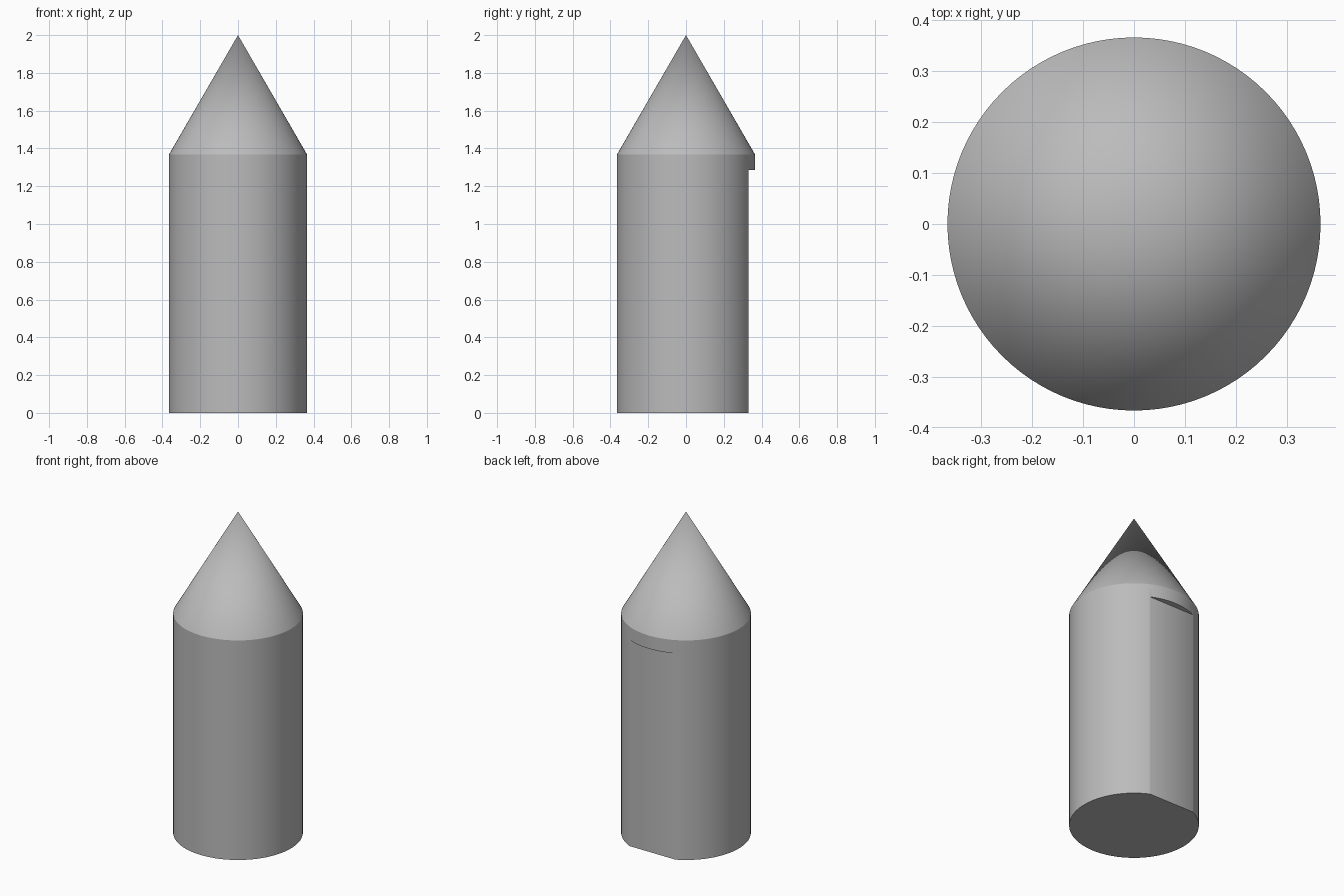
import bpy, math

if "Cube" in bpy.data.objects:
    bpy.data.objects.remove(bpy.data.objects["Cube"])

R, SHOULDER, TIP = 0.366, 1.367, 2.0     # body radius, cone base, cone tip
FLAT_Y, FLAT_TOP = 0.33, 1.285           # flat on the back side
SIDES = 96

grey = bpy.data.materials.new("plain grey")
grey.diffuse_color = (0.5, 0.5, 0.5, 1)
grey.use_nodes = True
grey.node_tree.nodes["Principled BSDF"].inputs["Base Color"].default_value = grey.diffuse_color

# Body: cylinder with a pointed cone on top, as one closed solid
verts = [(0, 0, TIP)]
for z in (0, SHOULDER):
    for i in range(SIDES):
        a = 2 * math.pi * i / SIDES
        verts.append((R * math.cos(a), R * math.sin(a), z))
faces = [tuple(range(SIDES, 0, -1))]
for i in range(SIDES):
    a, b = 1 + i, 1 + (i + 1) % SIDES
    faces.append((a, b, b + SIDES, a + SIDES))
    faces.append((a + SIDES, b + SIDES, 0))
mesh = bpy.data.meshes.new("pointed_body")
mesh.from_pydata(verts, [], faces)
mesh.materials.append(grey)
body = bpy.data.objects.new("pointed_body", mesh)
bpy.context.collection.objects.link(body)

# Cutter for the flat on the back, leaving a small ledge below the cone
bpy.ops.mesh.primitive_cube_add(size=1, location=(0, FLAT_Y + 0.25, FLAT_TOP - 0.75))
cutter = bpy.context.object
cutter.name = "flat_cutter"
cutter.scale = (1, 0.5, 1.5)
cutter.data.materials.append(grey)
cutter.hide_render = True

bpy.ops.object.select_all(action='DESELECT')
bpy.context.view_layer.objects.active = body
body.select_set(True)
cut = body.modifiers.new("back_flat", 'BOOLEAN')
cut.operation = 'DIFFERENCE'
cut.solver = 'EXACT'
cut.object = cutter
bpy.ops.object.modifier_apply(modifier=cut.name)
bpy.data.objects.remove(cutter)

# Smooth walls, crisp shoulder and ledge
bpy.ops.object.shade_smooth_by_angle(angle=math.radians(30))
